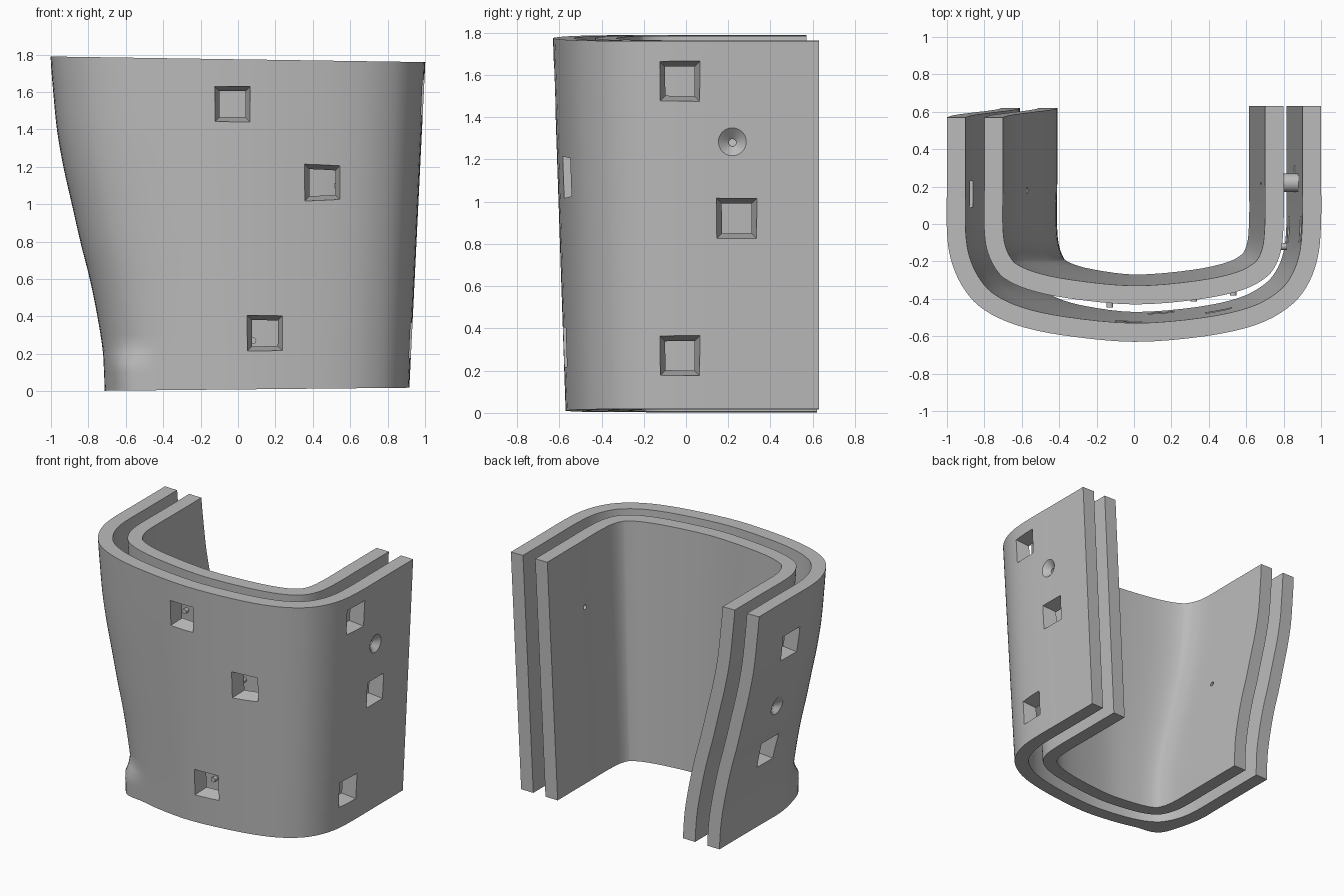
import bpy, bmesh, math
from mathutils import Vector, Matrix

cube = bpy.data.objects.get("Cube")
if cube:
    bpy.data.objects.remove(cube)

GREY = bpy.data.materials.new("plain_grey")
GREY.use_nodes = True
GREY.diffuse_color = (0.5, 0.5, 0.5, 1)
GREY.node_tree.nodes["Principled BSDF"].inputs["Base Color"].default_value = (0.5, 0.5, 0.5, 1)

HEIGHT, WALL, GAP = 1.78, 0.1, 0.1
ROWS = 36

# U-shaped outline at the top rim, and the wavy profile of the right arm
OUTLINE = [(-1, .57), (-1, .25), (-1, -.05), (-.97, -.22), (-.9, -.36), (-.8, -.46),
           (-.63, -.54), (-.38, -.595), (0, -.63), (.38, -.6), (.65, -.54), (.82, -.45),
           (.92, -.34), (.98, -.19), (1, 0), (1, .3), (1, .63)]
WAVE = [.71, .72, .75, .79, .84, .885, .93, .965, .985, 1]


def catmull(points, u):
    """Point on a smooth curve through points, u from 0 to 1."""
    s = u * (len(points) - 1)
    i = min(int(s), len(points) - 2)
    f = s - i
    get = lambda k: Vector(points[max(0, min(k, len(points) - 1))])
    a, b, c, d = (get(i + k) for k in (-1, 0, 1, 2))
    return b + (c - a) * f / 2 + (a - 2.5 * b + 2 * c - d / 2) * f * f + (1.5 * (b - c) + (d - a) / 2) * f ** 3


def arm_x(side, t):
    """Outer half width of an arm at relative height t."""
    if side > 0:
        return .915 + .085 * t
    return catmull([(w, 0) for w in WAVE], t).x


def front_scale(t):
    return .905 + .095 * t


SAMPLES = [catmull(OUTLINE, i / 64) for i in range(65)]


def section(t, depth):
    """Outline at relative height t, moved inward by depth."""
    pts = []
    for p in SAMPLES:
        side = -1 if p.x < 0 else 1
        y = p.y * front_scale(t) if p.y < 0 else p.y * (1 + (.09 * (1 - t) if side < 0 else 0))
        pts.append(Vector((p.x * arm_x(side, t), y)))
    out = []
    for i, p in enumerate(pts):
        d = (pts[min(i + 1, len(pts) - 1)] - pts[max(i - 1, 0)]).normalized()
        inward = Vector((-d.y, d.x))
        move = depth
        # small flared ledge at the foot of the right front corner
        if depth == 0 and SAMPLES[i].y < 0:
            near = math.exp(-((SAMPLES[i].x + .8) / .12) ** 2)
            move -= .05 * near * max(0, min(1, (.13 - t) / .05))
        q = p + inward * move
        low, high = .01 + .01 * q.x, 1.775 - .015 * q.x
        out.append((q.x, q.y, max(0, low + t * (high - low))))
    return out


def finish(name, bm):
    bmesh.ops.recalc_face_normals(bm, faces=bm.faces)
    mesh = bpy.data.meshes.new(name)
    bm.to_mesh(mesh)
    bm.free()
    mesh.materials.append(GREY)
    obj = bpy.data.objects.new(name, mesh)
    bpy.context.collection.objects.link(obj)
    return obj


def shell(name, depth):
    bm = bmesh.new()
    layers = [[[bm.verts.new(co) for co in section(r / ROWS, d)] for r in range(ROWS + 1)]
              for d in (depth, depth + WALL)]
    a, b = layers
    last = len(SAMPLES) - 1
    for r in range(ROWS):
        for i in range(last):
            for g in layers:
                bm.faces.new((g[r][i], g[r][i + 1], g[r + 1][i + 1], g[r + 1][i]))
        for i in (0, last):
            bm.faces.new((a[r][i], b[r][i], b[r + 1][i], a[r + 1][i]))
    for r in (0, ROWS):
        for i in range(last):
            bm.faces.new((a[r][i], a[r][i + 1], b[r][i + 1], b[r][i]))
    return finish(name, bm)


def spot(face, along, z, depth):
    """Position on a shell wall and the inward direction there."""
    t = z / HEIGHT
    if face == "front":
        return Vector((along, -.63 * front_scale(t) + .2 * along ** 2 + depth, z)), Vector((0, 1, 0))
    side = 1 if face == "left" else -1
    return Vector((side * (arm_x(side, t) - depth), along, z)), Vector((-side, 0, 0))


def rod(name, place, start, end, r1, r2, sides=24):
    """Straight or tapered rod running inward from start to end."""
    pos, n = place
    bm = bmesh.new()
    turn = Matrix.Rotation(math.pi / 4, 4, 'Z')
    matrix = Matrix.Translation(pos + n * (start + end) / 2) @ n.to_track_quat('Z', 'Y').to_matrix().to_4x4() @ turn
    bmesh.ops.create_cone(bm, cap_ends=True, segments=sides, radius1=r1, radius2=r2,
                          depth=end - start, matrix=matrix)
    return finish(name, bm)


def cut(cutter, *targets):
    cutter.hide_render = True
    for obj in targets:
        mod = obj.modifiers.new("cut", 'BOOLEAN')
        mod.operation, mod.solver, mod.object = 'DIFFERENCE', 'EXACT', cutter
        bpy.context.view_layer.objects.active = obj
        bpy.ops.object.modifier_apply(modifier=mod.name)
    bpy.data.objects.remove(cutter)


outer = shell("outer_shell", 0)
inner = shell("inner_shell", WALL + GAP)
parts = [outer, inner]

# Tapered square windows through the outer shell
WINDOWS = [("front", -.03, 1.535), ("front", .455, 1.115), ("front", .145, .31),
           ("left", -.03, 1.57), ("left", .24, .92), ("left", -.03, .27),
           ("right", .16, 1.42), ("right", .17, .58)]
root2 = math.sqrt(2)
for face, along, z in WINDOWS:
    cut(rod("window_cutter", spot(face, along, z, 0), -.1, .14, .12 * root2, .06 * root2, 4), outer)

# Bored bosses joining the shells, with a countersink outside
for face, along, z in (("left", .22, 1.28), ("right", .18, .93)):
    place = spot(face, along, z, 0)
    boss = rod(face + "_boss", place, WALL - .015, WALL + GAP + .015, .05, .05)
    cut(rod("sink_cutter", place, -.04, .04, .112, .018), outer)
    cut(rod("bore_cutter", place, -.1, .5, .017, .017, 16), outer, inner, boss)
    parts.append(boss)

# Short pegs on the inner shell
PEGS = [("front", -.13, 1.48), ("front", .32, 1.07), ("front", .53, 1.1), ("front", .08, .27),
        ("left", -.12, 1.53), ("left", .09, .9), ("left", -.12, .24),
        ("right", .06, 1.4), ("right", .27, 1.4), ("right", .06, .56)]
for i, (face, along, z) in enumerate(PEGS):
    parts.append(rod(f"{face}_peg_{i + 1}", spot(face, along, z, WALL + GAP), -.03, .03, .018, .018, 16))

# Smooth curved walls, sharp rims
bpy.ops.object.select_all(action='DESELECT')
for obj in parts:
    obj.select_set(True)
bpy.context.view_layer.objects.active = outer
bpy.ops.object.shade_smooth_by_angle(angle=math.radians(30))
